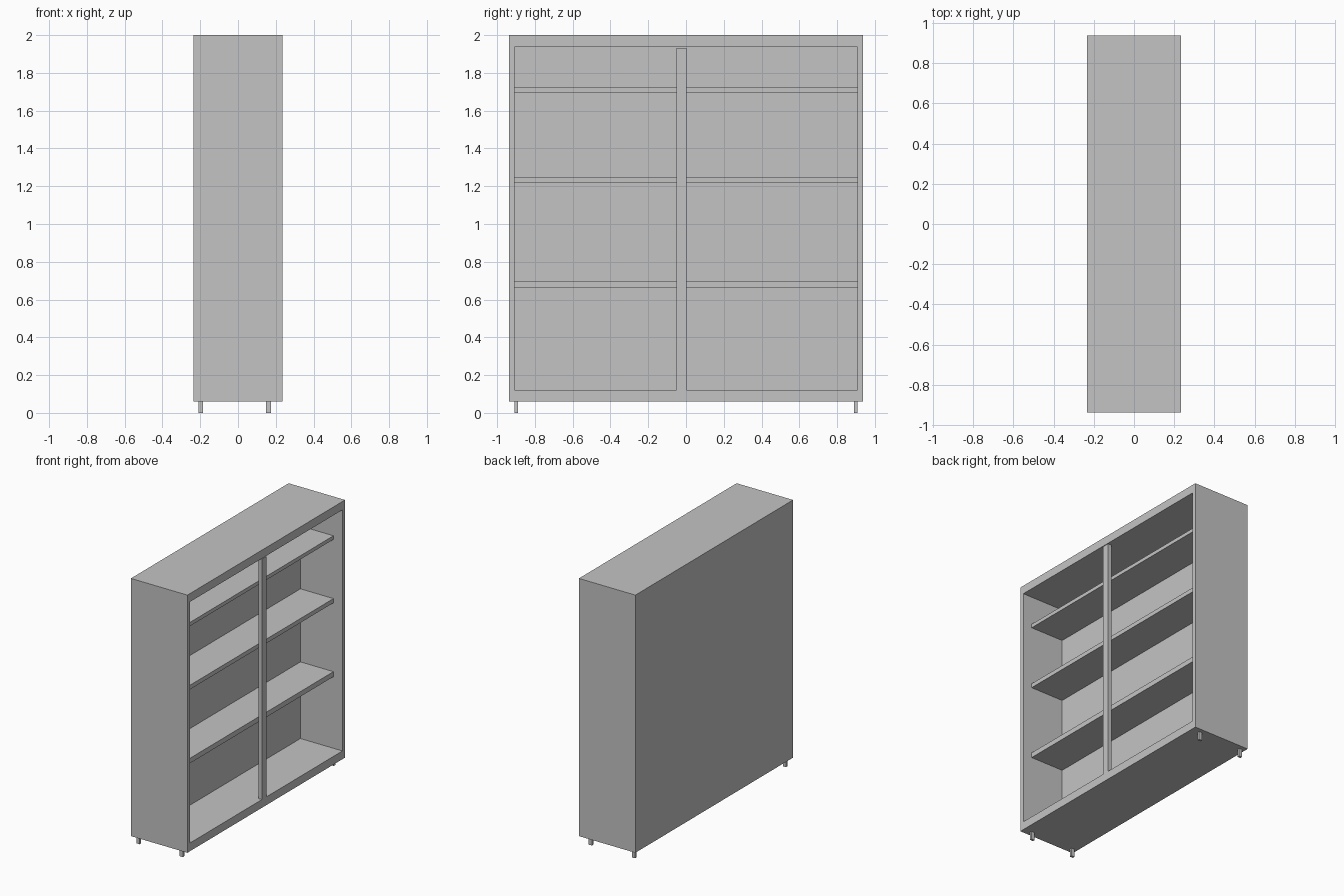
import bpy

cube = bpy.data.objects.get("Cube")
if cube:
    bpy.data.objects.remove(cube, do_unlink=True)

grey = bpy.data.materials.new("plain_grey")
grey.use_nodes = True
colour = (0.55, 0.55, 0.55, 1)
grey.diffuse_color = colour
grey.node_tree.nodes["Principled BSDF"].inputs["Base Color"].default_value = colour


def box(name, xs, ys, zs):
    """Add a box spanning the given (low, high) ranges."""
    bpy.ops.mesh.primitive_cube_add(size=1)
    ob = bpy.context.object
    ob.name = name
    ob.location = [(a + b) / 2 for a, b in (xs, ys, zs)]
    ob.scale = [b - a for a, b in (xs, ys, zs)]
    bpy.ops.object.transform_apply(location=True, rotation=False, scale=True)
    ob.data.materials.append(grey)
    return ob


HALF_X, HALF_Y = 0.235, 0.938
BASE, TOP = 0.06, 2.0
INNER_Y = 0.907
FLOOR, CEILING = 0.122, 1.937
BACK = -0.115
inside_y = (-INNER_Y, INNER_Y)

# Case, hollowed from the open +x side
case = box("case", (-HALF_X, HALF_X), (-HALF_Y, HALF_Y), (BASE, TOP))
cutter = box("case_cutter", (BACK, HALF_X + 0.1), inside_y, (FLOOR, CEILING))
cut = case.modifiers.new("hollow", "BOOLEAN")
cut.operation = "DIFFERENCE"
cut.solver = "EXACT"
cut.object = cutter
bpy.context.view_layer.objects.active = case
bpy.ops.object.modifier_apply(modifier=cut.name)
bpy.data.objects.remove(cutter, do_unlink=True)

# Shelves, set back from the opening
for name, low, high in (("lower_shelf", 0.661, 0.699),
                        ("middle_shelf", 1.217, 1.249),
                        ("upper_shelf", 1.694, 1.722)):
    box(name, (BACK, 0.16), inside_y, (low, high))

# Central post, flush with the opening
box("centre_post", (HALF_X - 0.03, HALF_X), (-0.051, 0.002), (FLOOR, 1.932))

# Feet
for depth, x in (("rear", -0.197), ("open_side", 0.162)):
    for side, y in (("front", -0.898), ("back", 0.898)):
        box(f"{depth}_{side}_foot", (x - 0.013, x + 0.013),
            (y - 0.009, y + 0.009), (0, BASE))
